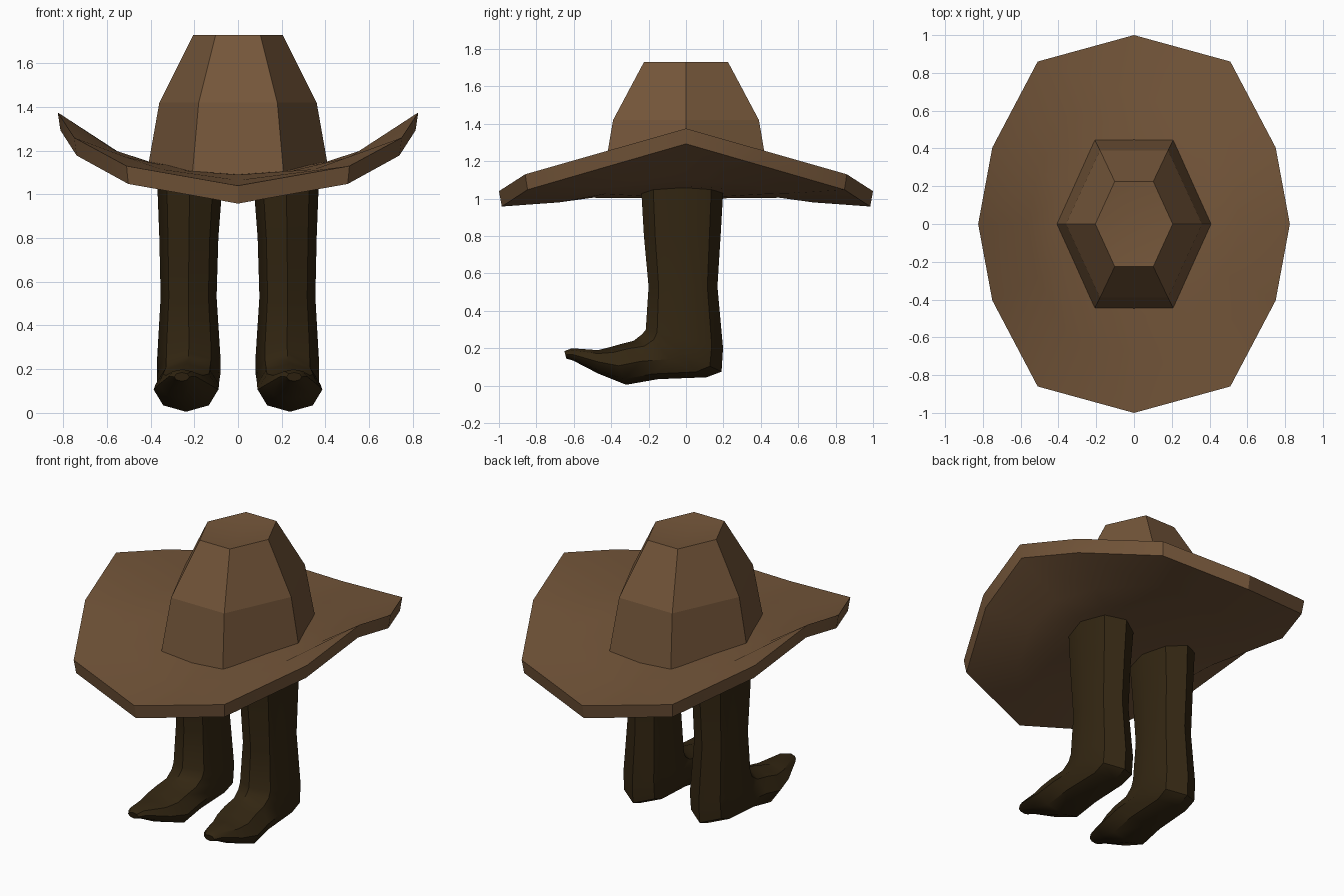
import bpy, bmesh, math
from mathutils import Vector

if "Cube" in bpy.data.objects:
    bpy.data.objects.remove(bpy.data.objects["Cube"])


def material(name, rgb):
    m = bpy.data.materials.new(name)
    m.diffuse_color = (*rgb, 1)
    m.use_nodes = True
    m.node_tree.nodes["Principled BSDF"].inputs["Base Color"].default_value = m.diffuse_color
    return m


felt = material("brown felt", (0.175, 0.093, 0.042))
leather = material("dark leather", (0.033, 0.0195, 0.006))


def loft(name, rings, mat, start=None, end=None, angle=30):
    """Skin equal-sized rings; close ends with a fan to a point, or a flat cap."""
    bm = bmesh.new()
    loops = [[bm.verts.new(p) for p in r] for r in rings]
    n = len(loops[0])
    for a, b in zip(loops, loops[1:]):
        for i in range(n):
            j = (i + 1) % n
            bm.faces.new((a[i], a[j], b[j], b[i]))
    for loop, tip in ((loops[0], start), (loops[-1], end)):
        if tip is None:
            bm.faces.new(loop)
        else:
            c = bm.verts.new(tip)
            for i in range(n):
                bm.faces.new((loop[i], loop[(i + 1) % n], c))
    bmesh.ops.recalc_face_normals(bm, faces=bm.faces)
    me = bpy.data.meshes.new(name)
    bm.to_mesh(me)
    bm.free()
    me.materials.append(mat)
    ob = bpy.data.objects.new(name, me)
    bpy.context.collection.objects.link(ob)
    bpy.ops.object.select_all(action='DESELECT')
    ob.select_set(True)
    bpy.context.view_layer.objects.active = ob
    bpy.ops.object.shade_smooth_by_angle(angle=math.radians(angle))
    return ob


# Brim: one quarter outline mirrored into a twelve-sided ring
def quarter_ring(pts, drop=0.0, scale=1.0):
    side, a, b, tip = pts
    full = [side, a, b, tip]
    full += [(-x, y, z) for x, y, z in (b, a, side)]
    full += [(-x, -y, z) for x, y, z in (a, b)]
    full += [(0, -tip[1], tip[2])]
    full += [(x, -y, z) for x, y, z in (b, a)]
    return [(x * scale, y * scale, z - drop) for x, y, z in full]


rim = [(.825, 0, 1.375), (.75, .405, 1.26), (.51, .86, 1.13), (0, 1, 1.04)]
mid = [(.56, 0, 1.20), (.51, .28, 1.17), (.35, .585, 1.115), (0, .68, 1.065)]
inner = [(.41, 0, 1.15), (.375, .2, 1.14), (.255, .43, 1.11), (0, .5, 1.09)]
loft("hat_brim",
     [quarter_ring(inner), quarter_ring(mid), quarter_ring(rim),
      quarter_ring(rim, .082, .985), quarter_ring(mid, .085), quarter_ring(inner, .085)],
     felt, start=(0, 0, 1.10), end=(0, 0, 1.0))


# Crown: tapering hexagon with a shallow dent on top
def hexagon(sx, fx, fy, z_side, z_front):
    return [(sx, 0, z_side), (fx, fy, z_front), (-fx, fy, z_front),
            (-sx, 0, z_side), (-fx, -fy, z_front), (fx, -fy, z_front)]


loft("hat_crown",
     [hexagon(.415, .21, .448, 1.11, 1.08),
      hexagon(.36, .18, .39, 1.42, 1.42),
      hexagon(.205, .102, .225, 1.73, 1.73)],
     felt, end=(0, 0, 1.705), angle=15)

# Boots: octagonal sections bending from shaft to toe
# (front y, front z, back y, back z, centre x, half width)
sections = [
    (-.24, 1.06, .20, 1.06, .22, .15),
    (-.225, .80, .185, .80, .225, .135),
    (-.20, .53, .168, .53, .226, .128),
    (-.215, .30, .198, .20, .225, .145),
    (-.235, .275, .19, .075, .226, .145),
    (-.28, .24, .11, .045, .228, .142),
    (-.34, .225, -.15, .035, .232, .146),
    (-.40, .208, -.32, .005, .238, .148),
    (-.47, .19, -.47, .065, .245, .12),
    (-.61, .20, -.605, .135, .255, .06),
    (-.65, .185, -.64, .145, .257, .035),
]


def boot(name, side):
    rings = []
    for fy, fz, by, bz, cx, w in sections:
        front, back = Vector((0, fy, fz)), Vector((0, by, bz))
        centre, half = (front + back) / 2, (front - back) / 2
        ring = []
        for k in range(8):
            t = k * math.pi / 4
            p = centre + half * math.cos(t)
            ring.append((side * (cx + w * math.sin(t)), p.y, p.z))
        rings.append(ring)
    loft(name, rings, leather, angle=40)


boot("left_boot", -1)
boot("right_boot", 1)
